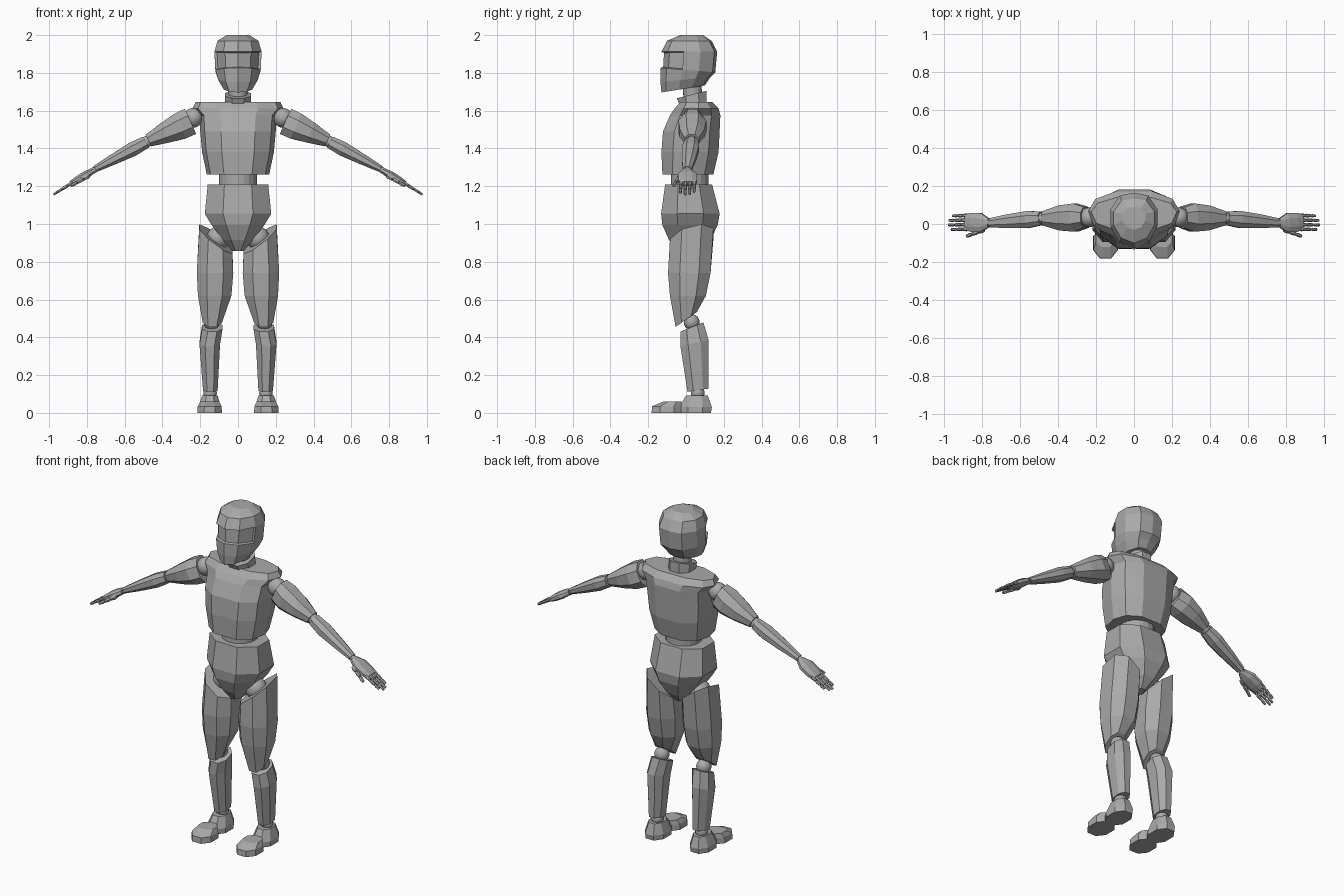
import bpy, bmesh, math
from mathutils import Vector

if "Cube" in bpy.data.objects:
    bpy.data.objects.remove(bpy.data.objects["Cube"])

grey = bpy.data.materials.new("plain grey")
grey.diffuse_color = (0.4, 0.4, 0.4, 1)
grey.use_nodes = True
grey.node_tree.nodes["Principled BSDF"].inputs["Base Color"].default_value = grey.diffuse_color


def mirrored(half):
    """Complete a half section (x >= 0, listed front to back)."""
    return half + [(-x, y) for x, y in reversed(half) if x > 0]


OCT = mirrored([(.45, -1), (1, -.45), (1, .45), (.45, 1)])
CHEST = mirrored([(.45, -1), (.88, -.6), (1, .1), (.85, .65), (.4, 1)])
HEAD = mirrored([(0, -1), (.62, -.78), (1, -.2), (1, .4), (.6, .9), (0, 1)])
HEX = [(math.cos(i * math.pi / 3), math.sin(i * math.pi / 3)) for i in range(6)]
ROUND = [(math.cos(i * math.pi / 10), math.sin(i * math.pi / 10)) for i in range(20)]


def ring(x0, x1, y0, y1, z, tx=0, ty=0, sec=OCT):
    """Cross-section in a box x0..x1, y0..y1, sloped by tx and ty."""
    cx, cy, hx, hy = (x0 + x1) / 2, (y0 + y1) / 2, (x1 - x0) / 2, (y1 - y0) / 2
    return [Vector((cx + u * hx, cy + v * hy, z + u * hx * tx + v * hy * ty)) for u, v in sec]


def finish(name, bm, mirror=False, smooth=False):
    bmesh.ops.recalc_face_normals(bm, faces=bm.faces)
    for f in bm.faces:
        f.smooth = smooth
    me = bpy.data.meshes.new(name)
    bm.to_mesh(me)
    bm.free()
    me.materials.append(grey)
    ob = bpy.data.objects.new(name, me)
    bpy.context.collection.objects.link(ob)
    if mirror:
        ob.modifiers.new("mirror", 'MIRROR')
    return ob


def loft_bm(rings):
    bm = bmesh.new()
    vs = [[bm.verts.new(p) for p in r] for r in rings]
    n = len(vs[0])
    for a, b in zip(vs, vs[1:]):
        for i in range(n):
            j = (i + 1) % n
            bm.faces.new((a[i], a[j], b[j], b[i]))
    bm.faces.new(vs[0])
    bm.faces.new(vs[-1])
    bmesh.ops.recalc_face_normals(bm, faces=bm.faces)
    return bm


def loft(name, rings, mirror=False):
    return finish(name, loft_bm(rings), mirror)


def beam(name, p0, p1, stations, sec=OCT):
    """Limb from p0 to p1; stations are (t, half depth, half height)."""
    p0, p1 = Vector(p0), Vector(p1)
    d = (p1 - p0).normalized()
    up = d.cross(Vector((0, -1, 0))).normalized()
    if up.z < 0:
        up = -up
    side = up.cross(d)
    return loft(name, [[p0.lerp(p1, t) + side * u * a + up * v * b for u, v in sec]
                       for t, a, b in stations], True)


def ball(name, c, r, mirror=True):
    bm = bmesh.new()
    bmesh.ops.create_uvsphere(bm, u_segments=20, v_segments=12, radius=r)
    bmesh.ops.translate(bm, verts=bm.verts, vec=c)
    return finish(name, bm, mirror, True)


def sym(hw, y0, y1, z, ty=0, sec=OCT):
    return ring(-hw, hw, y0, y1, z, 0, ty, sec)


# head with recessed visor
bm = loft_bm([sym(*r, sec=HEAD) for r in (
    (.06, -.03, .09, 2.0), (.108, -.10, .135, 1.97), (.125, -.13, .165, 1.912),
    (.12, -.135, .155, 1.815, -.08), (.105, -.135, .13, 1.765, .1), (.075, -.13, .10, 1.715, .16))])
visor = [f for f in bm.faces if 1.82 < f.calc_center_median().z < 1.91
         and f.calc_center_median().y < -.03]
bmesh.ops.inset_region(bm, faces=visor, thickness=.005, depth=-.014)
finish("head", bm)

# neck
loft("neck", [sym(.05, -.01, .09, 1.62, sec=ROUND), sym(.05, -.02, .08, 1.76, sec=ROUND)])
loft("collar", [sym(.07, -.03, .11, 1.625), sym(.068, -.05, .108, 1.685, .25)])

# torso
loft("chest", [sym(*r, sec=CHEST) for r in (
    (.225, -.03, .14, 1.645), (.24, -.06, .172, 1.612), (.205, -.085, .182, 1.575),
    (.2, -.122, .178, 1.49), (.19, -.13, .172, 1.38), (.165, -.125, .145, 1.262))])
loft("waist", [sym(.1, -.08, .12, 1.18, sec=ROUND), sym(.1, -.08, .12, 1.29, sec=ROUND)])
loft("pelvis", [sym(*r) for r in (
    (.16, -.11, .138, 1.21), (.176, -.132, .178, 1.055), (.14, -.125, .168, .995),
    (.08, -.09, .13, .915), (.03, -.05, .08, .857))])

# legs
ball("hip_joint", (.105, .02, .925), .062)
loft("thigh", [
    ring(.03, .205, -.085, .145, .92, .75, .25), ring(.025, .218, -.095, .13, .74),
    ring(.035, .212, -.085, .105, .62), ring(.085, .187, -.055, .058, .495, 0, .7)], True)
ball("knee_joint", (.14, .03, .48), .042)
loft("shin", [
    ring(.082, .19, -.03, .092, .455, 0, .4), ring(.095, .204, -.03, .12, .37, 0, .2),
    ring(.108, .185, .008, .12, .12, 0, .15)], True)
ball("ankle_joint", (.148, .062, .105), .036)
loft("heel", [
    ring(.09, .21, -.035, .132, 0), ring(.09, .21, -.037, .137, .03),
    ring(.108, .19, .0, .115, .092)], True)
loft("toe", [
    ring(.085, .215, -.182, -.02, 0), ring(.087, .213, -.18, -.02, .035),
    ring(.1, .2, -.12, -.025, .06)], True)

# arms
ball("shoulder_joint", (.238, .035, 1.562), .052)
beam("upper_arm", (.252, .035, 1.543), (.475, .03, 1.442),
     [(0, .055, .073), (.25, .074, .072), (.6, .066, .056), (1, .038, .034)])
ball("elbow_joint", (.482, .03, 1.437), .03)
beam("forearm", (.488, .03, 1.433), (.758, .006, 1.29),
     [(0, .036, .033), (.25, .044, .038), (.65, .036, .028), (1, .024, .017)])
ball("wrist_joint", (.763, .006, 1.285), .017)

# hands
beam("palm", (.765, .006, 1.284), (.885, .01, 1.213),
     [(0, .024, .015), (.35, .05, .021), (.75, .05, .019), (1, .042, .014)])


def digit(name, base, tip, r, parts):
    base, tip = Vector(base), Vector(tip)
    for k in range(parts):
        w = r * (1 - .13 * k)
        beam(f"{name}_segment_{k + 1}", base.lerp(tip, k / parts), base.lerp(tip, (k + .9) / parts),
             [(0, w * .8, w * .8), (.3, w, w), (1, w * .8, w * .75)], HEX)


for i, reach in enumerate((.965, .981, .977, .958)):
    y = -.027 + i * .024
    digit(f"finger_{i + 1}", (.872, y, 1.222), (reach, y - .002, 1.222 - (reach - .872) * .63), .0115, 3)
digit("thumb", (.79, -.03, 1.255), (.885, -.066, 1.2), .014, 3)
